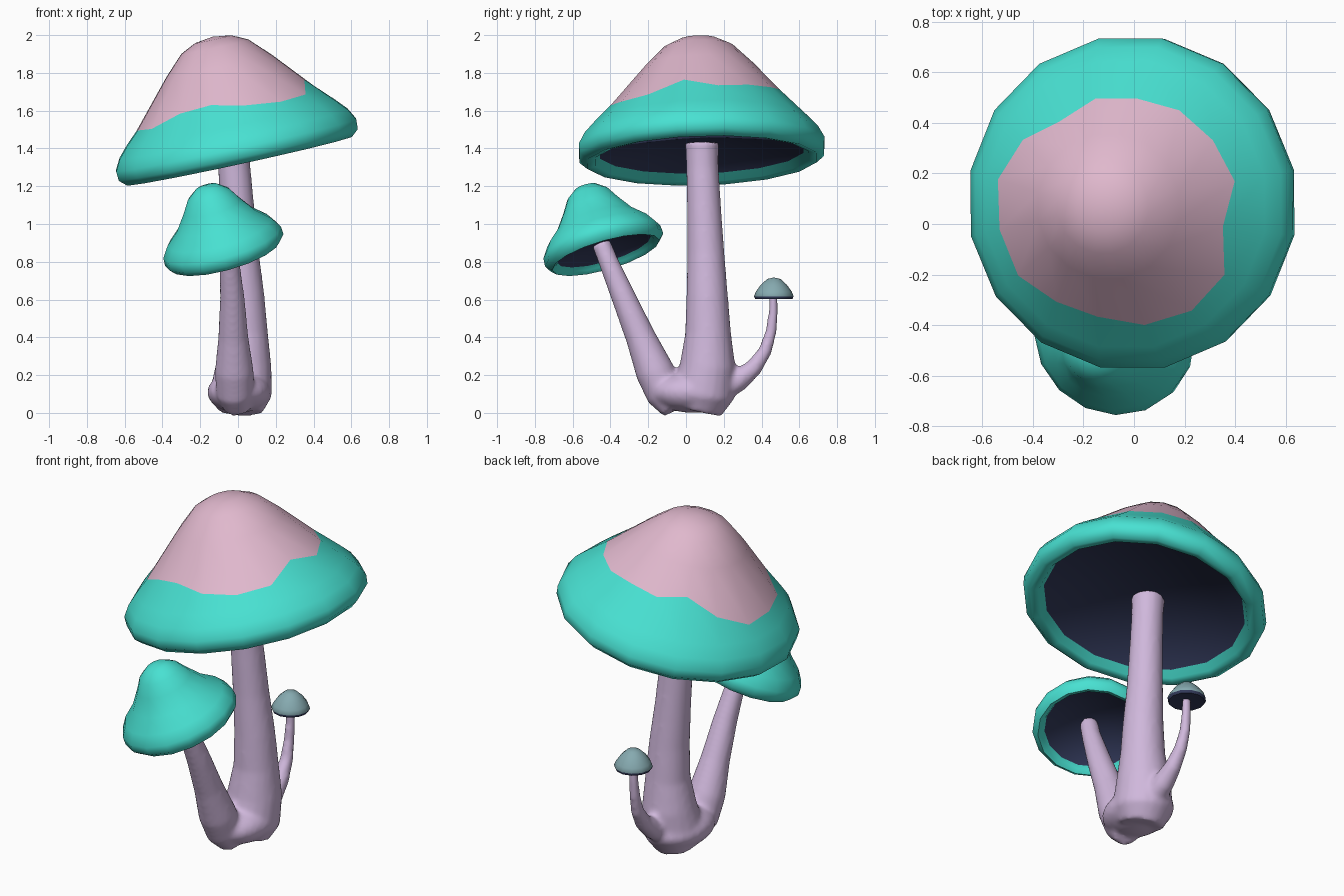
import bpy, bmesh, math
from mathutils import Vector

if "Cube" in bpy.data.objects:
    bpy.data.objects.remove(bpy.data.objects["Cube"])


def material(name, rgb):
    m = bpy.data.materials.new(name)
    lin = [((c / 255 + 0.055) / 1.055) ** 2.4 for c in rgb]
    m.diffuse_color = (*lin, 1)
    m.use_nodes = True
    m.node_tree.nodes["Principled BSDF"].inputs["Base Color"].default_value = m.diffuse_color
    return m


PINK = material("pink_crown", (224, 184, 205))
TEAL = material("teal_cap", (72, 225, 210))
NAVY = material("navy_gills", (50, 57, 90))
LILAC = material("lilac_stem", (208, 184, 220))
GREY = material("grey_teal_cap", (134, 170, 176))


def finish(name, bm, mats):
    bmesh.ops.recalc_face_normals(bm, faces=bm.faces)
    me = bpy.data.meshes.new(name)
    bm.to_mesh(me)
    bm.free()
    for m in mats:
        me.materials.append(m)
    ob = bpy.data.objects.new(name, me)
    bpy.context.collection.objects.link(ob)
    bpy.ops.object.select_all(action='DESELECT')
    ob.select_set(True)
    bpy.context.view_layer.objects.active = ob
    bpy.ops.object.shade_smooth_by_angle(angle=math.radians(60))
    return ob


def cap(name, profile, centre, normal, mats, zone, sides=16, phase=0.0):
    """Lathe a profile of (radius, height); radius may be a function of the side.
    zone(i) gives the material index of the band below ring i."""
    q = Vector((0, 0, 1)).rotation_difference(Vector(normal))
    c = Vector(centre)
    bm = bmesh.new()
    rings = []
    for r, h in profile:
        if r == 0:
            rings.append([bm.verts.new(c + q @ Vector((0, 0, h)))] * sides)
            continue
        ring = []
        for k in range(sides):
            a = math.radians(phase) + math.tau * k / sides
            rk = r[k] if isinstance(r, list) else r
            hk = h(rk) if callable(h) else h
            ring.append(bm.verts.new(c + q @ Vector((rk * math.cos(a), rk * math.sin(a), hk))))
        rings.append(ring)
    for i, (top, low) in enumerate(zip(rings, rings[1:])):
        for k in range(sides):
            j = (k + 1) % sides
            quad = list(dict.fromkeys((top[k], low[k], low[j], top[j])))
            bm.faces.new(quad).material_index = zone(i)
    return finish(name, bm, mats)


# Large cap: pink crown with a wavy edge, teal skirt, navy gills
wave = [.435, .475, .46, .45, .43, .43, .40, .465,
        .51, .503, .505, .46, .45, .485, .505, .50]
cap("large_cap",
    [(0, .672), (.1, .658), (.185, .617), (.29, .513),
     (wave, lambda r: (.748 - r) / .895),
     (.575, .205), (.63, .145), (.663, .085), (.66, .035), (.62, 0), (.575, .01), (.55, .05),
     (0, .10)],
    (.008, .085, 1.335), (-.212, -.03, .977), [PINK, TEAL, NAVY],
    lambda i: 0 if i < 4 else 1 if i < 11 else 2, phase=-11)

# Medium cap: teal with navy gills
cap("medium_cap",
    [(0, .40), (.06, .388), (.115, .345), (.155, .28), (.215, .195), (.285, .13),
     (.322, .075), (.325, .03), (.295, 0), (.27, .015), (.26, .035), (0, .065)],
    (-.065, -.425, .835), (-.26, -.27, .925), [TEAL, NAVY],
    lambda i: 0 if i < 10 else 1)

# Small cap
cap("small_cap",
    [(0, .115), (.035, .107), (.07, .075), (.095, .04), (.105, .015), (.098, 0), (0, .012)],
    (.02, .465, .602), (0, 0, 1), [GREY, NAVY],
    lambda i: 0 if i < 4 else 1, sides=12)


# Stem cluster: tubes and a rounded foot, fused by a remesh
def tube(bm, path, sides=20):
    pts = [Vector(p[:3]) for p in path]
    rings = []
    for i, p in enumerate(pts):
        t = pts[min(i + 1, len(pts) - 1)] - pts[max(i - 1, 0)]
        q = Vector((0, 0, 1)).rotation_difference(t.normalized())
        r = path[i][3]
        rings.append([bm.verts.new(p + q @ Vector((r * math.cos(math.tau * k / sides),
                                                   r * math.sin(math.tau * k / sides), 0)))
                      for k in range(sides)])
    for a, b in zip(rings, rings[1:]):
        for k in range(sides):
            j = (k + 1) % sides
            bm.faces.new((a[k], a[j], b[j], b[k]))
    bm.faces.new(rings[0][::-1])
    bm.faces.new(rings[-1])


bm = bmesh.new()
tube(bm, [(.01, .07, .01, .12), (.015, .09, .1, .165), (.03, .115, .25, .148),
          (.037, .117, .42, .122), (.03, .112, .62, .11), (.012, .105, .85, .098),
          (-.005, .095, 1.1, .09), (-.02, .087, 1.3, .086), (-.026, .085, 1.4, .088),
          (-.028, .085, 1.43, .095)])
tube(bm, [(0, -.06, .02, .07), (-.015, -.11, .1, .1), (-.02, -.165, .22, .103),
          (-.025, -.24, .4, .08), (-.03, -.325, .6, .066), (-.045, -.41, .8, .053),
          (-.06, -.45, .9, .05)])
tube(bm, [(.03, .17, .12, .075), (.03, .28, .175, .06), (.03, .36, .24, .046),
          (.025, .42, .33, .036), (.02, .45, .43, .03), (.02, .462, .53, .026),
          (.02, .463, .62, .024)])
n = len(bm.verts)
bmesh.ops.create_uvsphere(bm, u_segments=24, v_segments=14, radius=1)
bm.verts.ensure_lookup_table()
for v in bm.verts[n:]:
    v.co = Vector((.005 + .168 * v.co.x, .04 + .225 * v.co.y, .11 + .11 * v.co.z))
stems = finish("stem_cluster", bm, [LILAC])
rm = stems.modifiers.new("fuse", 'REMESH')
rm.mode = 'VOXEL'
rm.voxel_size = .014
rm.use_smooth_shade = True
sm = stems.modifiers.new("soften", 'SMOOTH')
sm.factor = .5
sm.iterations = 6
